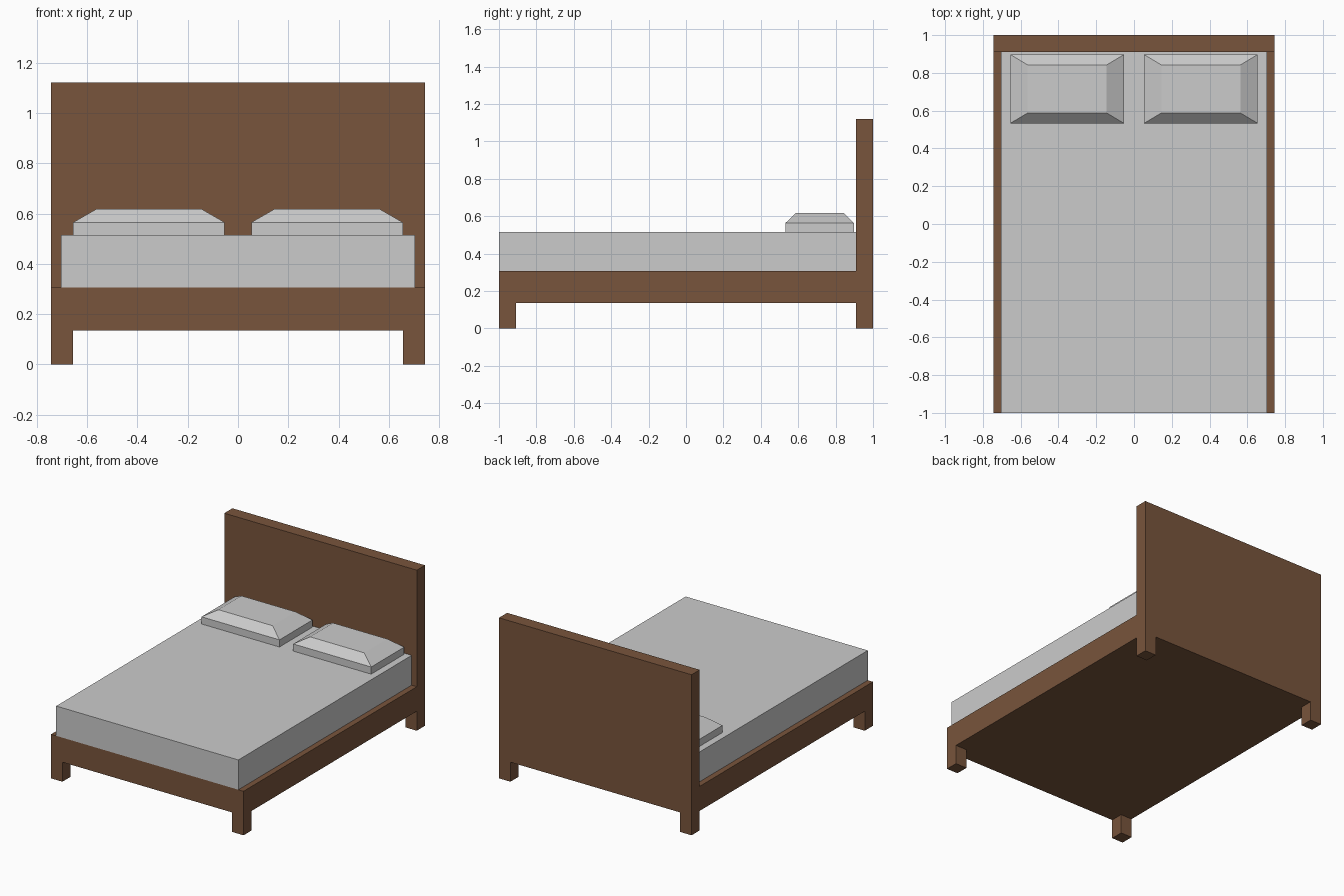
import bpy, bmesh
from mathutils import Matrix, Vector

if "Cube" in bpy.data.objects:
    bpy.data.objects.remove(bpy.data.objects["Cube"])

HX, Z0, Z1, TOP = 0.743, 0.136, 0.307, 1.12
LEG_X, LEG_Y = 0.655, 0.91
MATTRESS_TOP = 0.515

wood = bpy.data.materials.new("brown_wood")
wood.diffuse_color = (0.19, 0.09, 0.045, 1)
wood.use_nodes = True
wood.node_tree.nodes["Principled BSDF"].inputs["Base Color"].default_value = wood.diffuse_color


def finish(bm, name, mat=None):
    bmesh.ops.recalc_face_normals(bm, faces=bm.faces)
    mesh = bpy.data.meshes.new(name)
    bm.to_mesh(mesh)
    bm.free()
    if mat:
        mesh.materials.append(mat)
    ob = bpy.data.objects.new(name, mesh)
    bpy.context.collection.objects.link(ob)
    return ob


def box(x0, x1, y0, y1, z0, z1):
    bm = bmesh.new()
    size = Matrix.Diagonal((x1 - x0, y1 - y0, z1 - z0, 1))
    centre = Matrix.Translation(((x0 + x1) / 2, (y0 + y1) / 2, (z0 + z1) / 2))
    bmesh.ops.create_cube(bm, size=1, matrix=centre @ size)
    return bm


def extrude(bm, faces, dz):
    new = bmesh.ops.extrude_face_region(bm, geom=faces)["geom"]
    verts = [v for v in new if isinstance(v, bmesh.types.BMVert)]
    bmesh.ops.translate(bm, verts=verts, vec=(0, 0, dz))
    old = [f for f in faces if f.is_valid]
    if old:
        bmesh.ops.delete(bm, geom=old, context='FACES_ONLY')


# Bed frame: slab cut into a grid, headboard pulled up, legs pulled down
bm = box(-HX, HX, -1, 1, Z0, Z1)
for co, no in (((LEG_X, 0, 0), (1, 0, 0)), ((-LEG_X, 0, 0), (1, 0, 0)),
               ((0, LEG_Y, 0), (0, 1, 0)), ((0, -LEG_Y, 0), (0, 1, 0))):
    bmesh.ops.bisect_plane(bm, geom=bm.verts[:] + bm.edges[:] + bm.faces[:],
                           plane_co=Vector(co), plane_no=Vector(no))
bm.normal_update()
caps = [(f, f.calc_center_median()) for f in bm.faces if abs(f.normal.z) > 0.9]
back = [f for f, c in caps if c.z > 0.3 and c.y > LEG_Y]
feet = [f for f, c in caps if c.z < 0.2 and abs(c.x) > LEG_X and abs(c.y) > LEG_Y]
extrude(bm, back, TOP - Z1)
extrude(bm, feet, -Z0)
finish(bm, "bed_frame", wood)

# Mattress
finish(box(-0.703, 0.703, -1, LEG_Y, Z1, MATTRESS_TOP), "mattress")

# Pillows: low box with the top face drawn up and tapered
for side, name in ((-1, "left_pillow"), (1, "right_pillow")):
    cx, cy = side * 0.354, 0.715
    bm = box(cx - 0.301, cx + 0.301, cy - 0.182, cy + 0.182, MATTRESS_TOP, 0.565)
    bm.normal_update()
    extrude(bm, [f for f in bm.faces if f.normal.z > 0.9], 0.053)
    for v in bm.verts:
        if v.co.z > 0.6:
            v.co.x = cx + (v.co.x - cx) * 0.209 / 0.301
            v.co.y = cy + (v.co.y - cy) * 0.127 / 0.182
    finish(bm, name)
